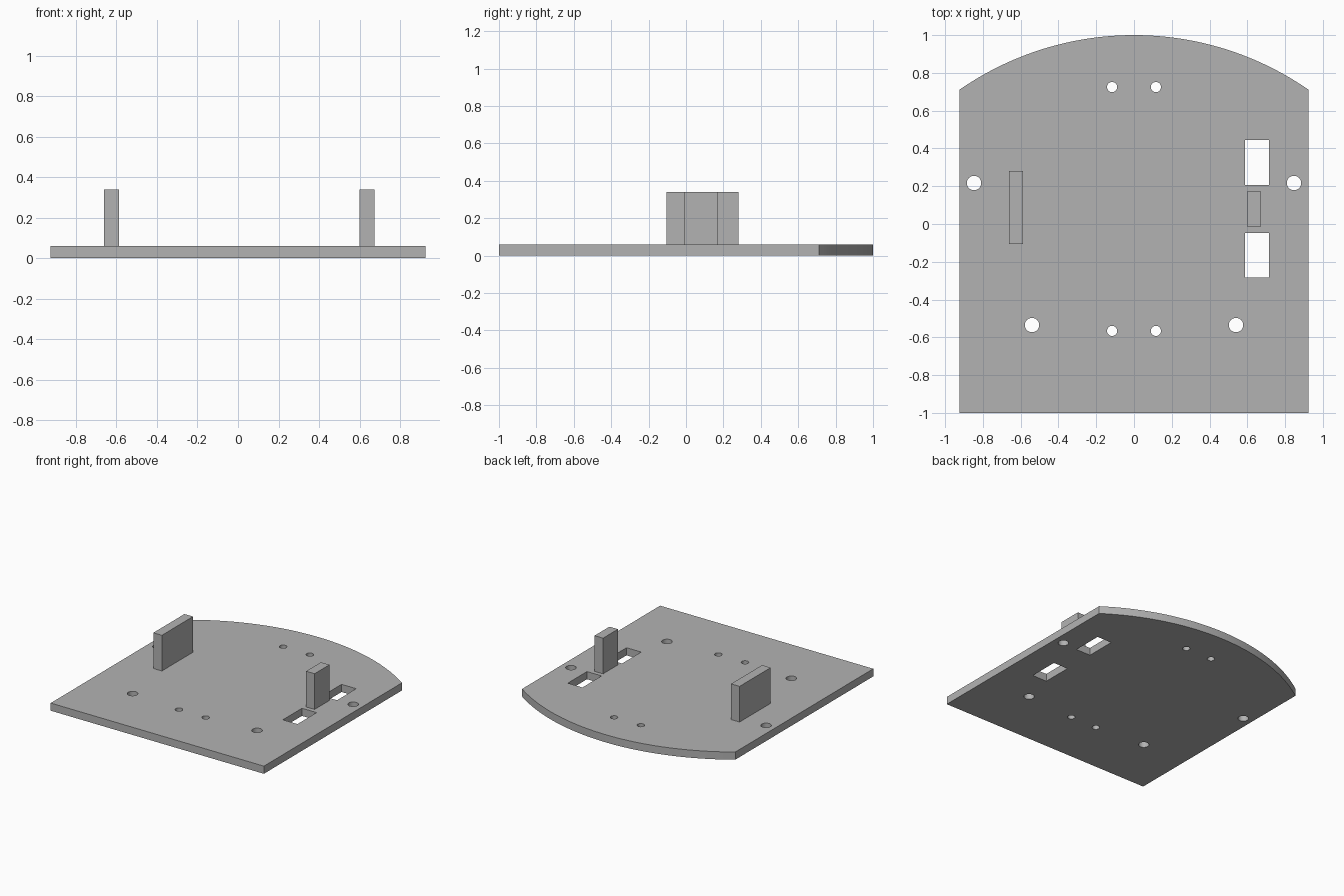
import bpy, bmesh
from math import sin, cos, pi, asin, radians

if "Cube" in bpy.data.objects:
    bpy.data.objects.remove(bpy.data.objects["Cube"], do_unlink=True)

THICK = 0.06          # plate thickness
TOP = 0.34            # top of the upright tabs
HALF_W = 0.925        # half width of the plate
RADIUS = 1.62         # radius of the curved back edge

grey = bpy.data.materials.new("plain grey")
grey.use_nodes = True
grey.diffuse_color = (0.45, 0.45, 0.45, 1)
grey.node_tree.nodes["Principled BSDF"].inputs["Base Color"].default_value = grey.diffuse_color


def rect(x0, x1, y0, y1):
    return [(x0, y0), (x1, y0), (x1, y1), (x0, y1)]


def circle(x, y, r, n=32):
    return [(x + r * cos(2 * pi * i / n), y + r * sin(2 * pi * i / n)) for i in range(n)]


def extrude_outline(name, loops, z0, z1):
    """Solid from closed outlines; inner outlines become through holes."""
    curve = bpy.data.curves.new(name + "_outline", "CURVE")
    curve.dimensions = "2D"
    curve.fill_mode = "BOTH"
    curve.extrude = (z1 - z0) / 2
    for pts in loops:
        spline = curve.splines.new("POLY")
        spline.points.add(len(pts) - 1)
        for p, (x, y) in zip(spline.points, pts):
            p.co = (x, y, 0, 1)
        spline.use_cyclic_u = True
    helper = bpy.data.objects.new(name + "_helper", curve)
    bpy.context.collection.objects.link(helper)
    deps = bpy.context.evaluated_depsgraph_get()
    mesh = bpy.data.meshes.new_from_object(helper.evaluated_get(deps))
    bpy.data.objects.remove(helper, do_unlink=True)
    bpy.data.curves.remove(curve)

    bm = bmesh.new()
    bm.from_mesh(mesh)
    bmesh.ops.remove_doubles(bm, verts=bm.verts, dist=0.0001)
    bmesh.ops.translate(bm, verts=bm.verts, vec=(0, 0, (z0 + z1) / 2))
    bmesh.ops.recalc_face_normals(bm, faces=bm.faces)
    for f in bm.faces:
        f.smooth = True
        f.material_index = 0
    bm.to_mesh(mesh)
    bm.free()
    mesh.set_sharp_from_angle(angle=radians(30))
    mesh.materials.clear()
    mesh.materials.append(grey)
    mesh.name = name
    obj = bpy.data.objects.new(name, mesh)
    bpy.context.collection.objects.link(obj)
    return obj


# Plate outline: straight front and sides, arc at the back
half = asin(HALF_W / RADIUS)
steps = 48
outline = [(-HALF_W, -1), (HALF_W, -1)]
for i in range(steps + 1):
    a = half - 2 * half * i / steps
    outline.append((RADIUS * sin(a), 1 - RADIUS + RADIUS * cos(a)))

# Mirrored pairs of screw holes
holes = []
for x, y, r in [(0.116, 0.725, 0.027), (0.116, -0.566, 0.027),
                (0.847, 0.217, 0.038), (0.54, -0.535, 0.038)]:
    holes += [circle(s * x, y, r) for s in (-1, 1)]

# Rectangular slots either side of the left tab
slots = [rect(0.588, 0.715, 0.206, 0.444), rect(0.588, 0.715, -0.284, -0.047)]

extrude_outline("base_plate", [outline] + holes + slots, 0, THICK)

# Upright tabs standing on the plate
extrude_outline("right_tab", [rect(-0.661, -0.587, -0.105, 0.28)], THICK, TOP)
extrude_outline("left_tab", [rect(0.599, 0.673, -0.012, 0.172)], THICK, TOP)
